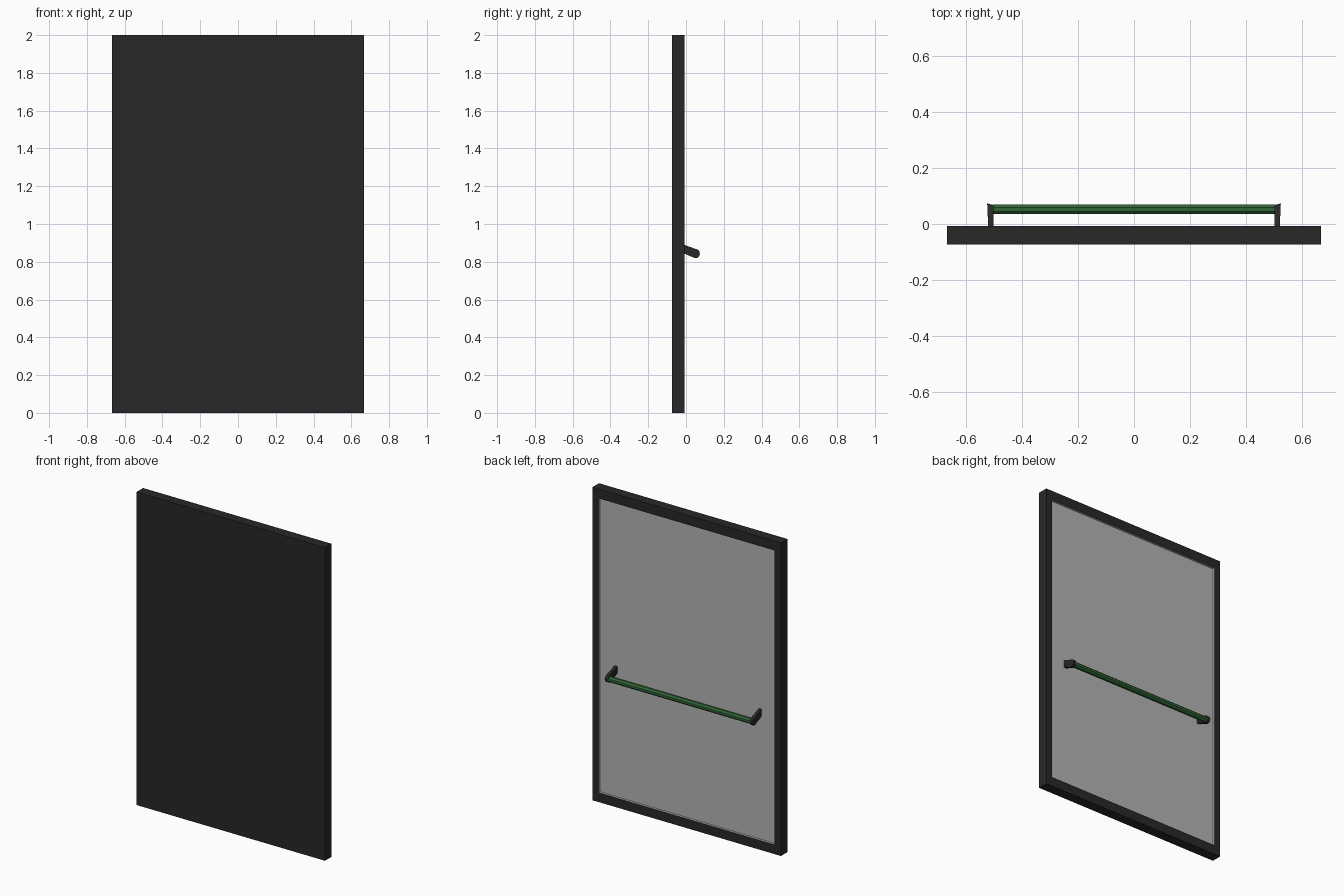
import bpy, bmesh, math
from mathutils import Vector, Matrix

if "Cube" in bpy.data.objects:
    bpy.data.objects.remove(bpy.data.objects["Cube"])


def material(name, color):
    m = bpy.data.materials.new(name)
    m.diffuse_color = color
    m.use_nodes = True
    m.node_tree.nodes["Principled BSDF"].inputs["Base Color"].default_value = m.diffuse_color
    return m


dark = material("dark_frame", (0.021, 0.021, 0.021, 1))
grey = material("grey_panel", (0.45, 0.45, 0.45, 1))
green = material("green_bar", (0.03, 0.13, 0.04, 1))


def finish(name, bm, *mats):
    bmesh.ops.recalc_face_normals(bm, faces=bm.faces)
    me = bpy.data.meshes.new(name)
    bm.to_mesh(me)
    bm.free()
    for m in mats:
        me.materials.append(m)
    ob = bpy.data.objects.new(name, me)
    bpy.context.collection.objects.link(ob)
    return ob


# door slab with a shallow grey recess in its back face
W, Y0, Y1, H = 0.666, -0.073, -0.007, 2.0
BX, BZ, DEPTH = 0.044, 0.06, 0.015
bm = bmesh.new()
for v in bmesh.ops.create_cube(bm, size=1)["verts"]:
    v.co = Vector((v.co.x * 2 * W, Y1 if v.co.y > 0 else Y0, (v.co.z + 0.5) * H))
bm.normal_update()
back = max(bm.faces, key=lambda f: f.normal.y)
bmesh.ops.inset_region(bm, faces=[back], thickness=0.01, use_even_offset=True)
for v in back.verts:
    v.co.x = math.copysign(W - BX, v.co.x)
    v.co.z = BZ if v.co.z < 1 else H - BZ
floor = bmesh.ops.extrude_discrete_faces(bm, faces=[back])["faces"][0]
for v in floor.verts:
    v.co.y -= DEPTH
floor.material_index = 1
for e in floor.edges:
    for f in e.link_faces:
        f.material_index = 1
finish("door_frame", bm, dark, grey)

# slanted end brackets: side profile (y, z) given thickness along x
profile = [(-0.022, 0.894), (0.062, 0.864), (0.071, 0.855), (0.0735, 0.843),
           (0.069, 0.828), (0.058, 0.819), (0.048, 0.819), (-0.022, 0.849)]
for side, label in ((-1, "left"), (1, "right")):
    bm = bmesh.new()
    outer = [bm.verts.new((side * (0.519 + 0.004 * max(0, y) / 0.07), y, z)) for y, z in profile]
    inside = [bm.verts.new((side * 0.501, min(y, 0.067), z)) for y, z in profile]
    n = len(profile)
    bm.faces.new(outer)
    bm.faces.new(inside)
    for i in range(n):
        j = (i + 1) % n
        bm.faces.new((outer[i], outer[j], inside[j], inside[i]))
    finish("bracket_" + label, bm, dark)

# eight-sided green push bar lying along x
bm = bmesh.new()
place = (Matrix.Translation((0, 0.052, 0.841)) @ Matrix.Rotation(math.pi / 2, 4, 'Y')
         @ Matrix.Rotation(math.pi / 8, 4, 'Z'))
bmesh.ops.create_cone(bm, cap_ends=True, segments=8, radius1=0.0185, radius2=0.0185,
                      depth=1.01, matrix=place)
finish("push_bar", bm, green)
